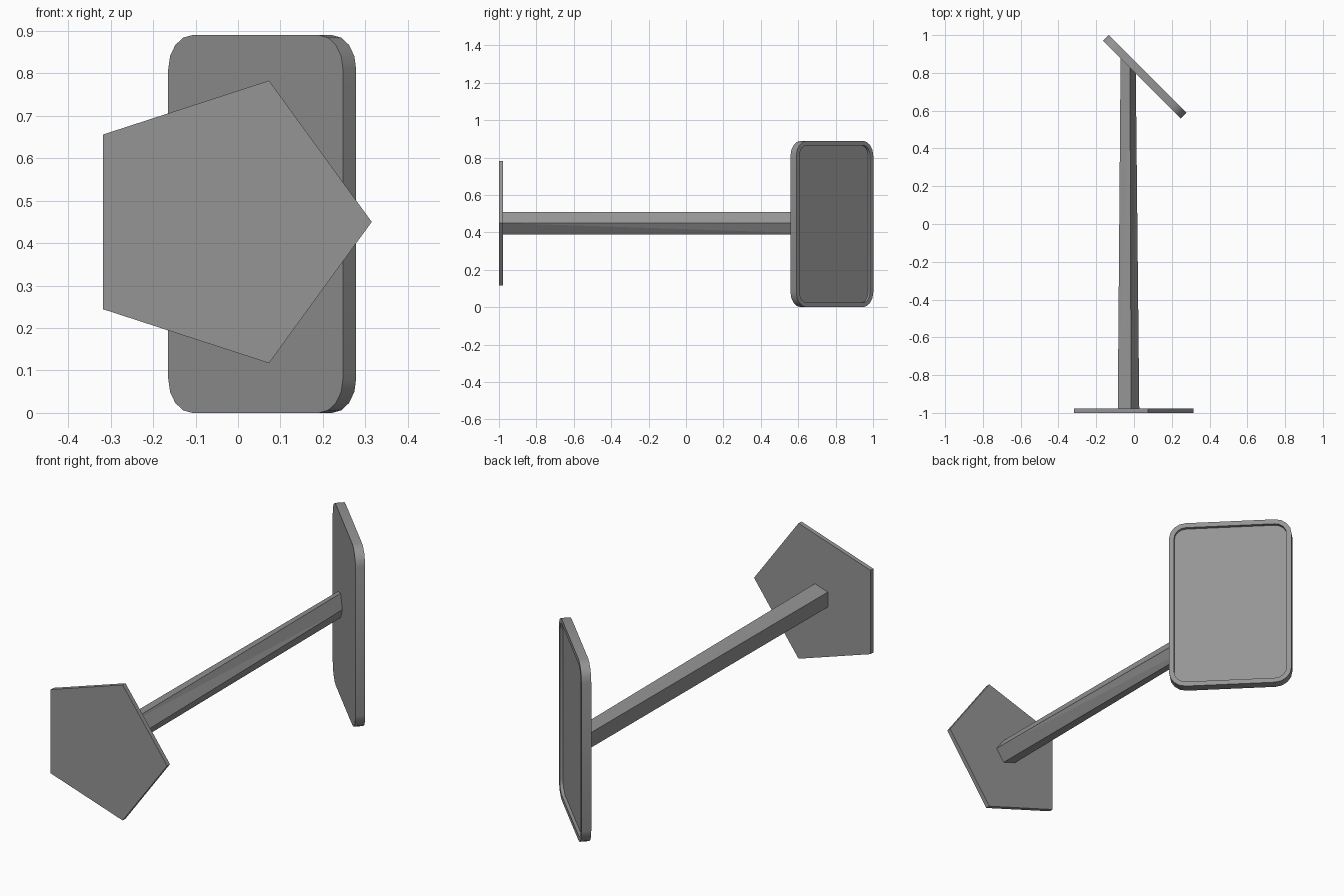
import bpy, bmesh
from math import sin, cos, pi, radians
from mathutils import Vector, Matrix

cube = bpy.data.objects.get("Cube")
if cube:
    bpy.data.objects.remove(cube, do_unlink=True)

grey = bpy.data.materials.new("plain grey")
grey.use_nodes = True
colour = (0.3, 0.3, 0.3, 1)
grey.diffuse_color = colour
grey.node_tree.nodes["Principled BSDF"].inputs["Base Color"].default_value = colour


def loft(name, rings, triangles=False):
    """Join equal-sized rings of points into a closed, capped solid."""
    bm = bmesh.new()
    loops = [[bm.verts.new(p) for p in ring] for ring in rings]
    n = len(loops[0])
    for a, b in zip(loops, loops[1:]):
        for i in range(n):
            j = (i + 1) % n
            if triangles:
                bm.faces.new((a[i], a[j], b[j]))
                bm.faces.new((a[i], b[j], b[i]))
            else:
                bm.faces.new((a[i], a[j], b[j], b[i]))
    bm.faces.new(loops[0])
    bm.faces.new(loops[-1])
    bmesh.ops.recalc_face_normals(bm, faces=bm.faces)
    mesh = bpy.data.meshes.new(name)
    bm.to_mesh(mesh)
    bm.free()
    mesh.materials.append(grey)
    obj = bpy.data.objects.new(name, mesh)
    bpy.context.collection.objects.link(obj)
    return obj


def pentagon(radius, centre, turn=0):
    """Upright pentagon pointing to +x, turned about the vertical."""
    spin = Matrix.Rotation(turn, 3, "Z")
    return [Vector(centre) + spin @ Vector((radius * cos(a), 0, -radius * sin(a)))
            for a in (2 * pi * k / 5 for k in range(5))]


def rounded_rect(width, height, radius, steps=4):
    """Outline points of a rounded rectangle, counter-clockwise."""
    points = []
    for q, (sx, sy) in enumerate([(1, 1), (-1, 1), (-1, -1), (1, -1)]):
        for k in range(steps + 1):
            a = (q + k / steps) * pi / 2
            points.append((sx * (width / 2 - radius) + radius * cos(a),
                           sy * (height / 2 - radius) + radius * sin(a)))
    return points


# Five-sided plate at the front
loft("front_plate", [pentagon(0.35, (-0.035, y, 0.45)) for y in (-1, -0.978)])

# Arm, square to the plate in front and mitred to the panel behind
loft("arm", [pentagon(0.063, (-0.035, -0.985, 0.45)),
             pentagon(0.063, (-0.035, 0.842, 0.45), radians(-45))], triangles=True)

# Slanted rounded panel with a shallow recess on its outer face
width, height, thick, radius = 0.582, 0.89, 0.044, 0.08
rim, depth = 0.024, 0.015
place = Matrix.Translation((0.057, 0.78, height / 2)) @ Matrix.Rotation(radians(-45), 4, "Z")
sections = [(0, -thick / 2), (0, thick / 2), (rim, thick / 2), (rim, thick / 2 - depth)]
panel = loft("panel", [
    [place @ Vector((u, d, v))
     for u, v in rounded_rect(width - 2 * inset, height - 2 * inset, radius - inset)]
    for inset, d in sections])
bpy.ops.object.select_all(action="DESELECT")
panel.select_set(True)
bpy.context.view_layer.objects.active = panel
bpy.ops.object.shade_smooth_by_angle(angle=radians(35))
